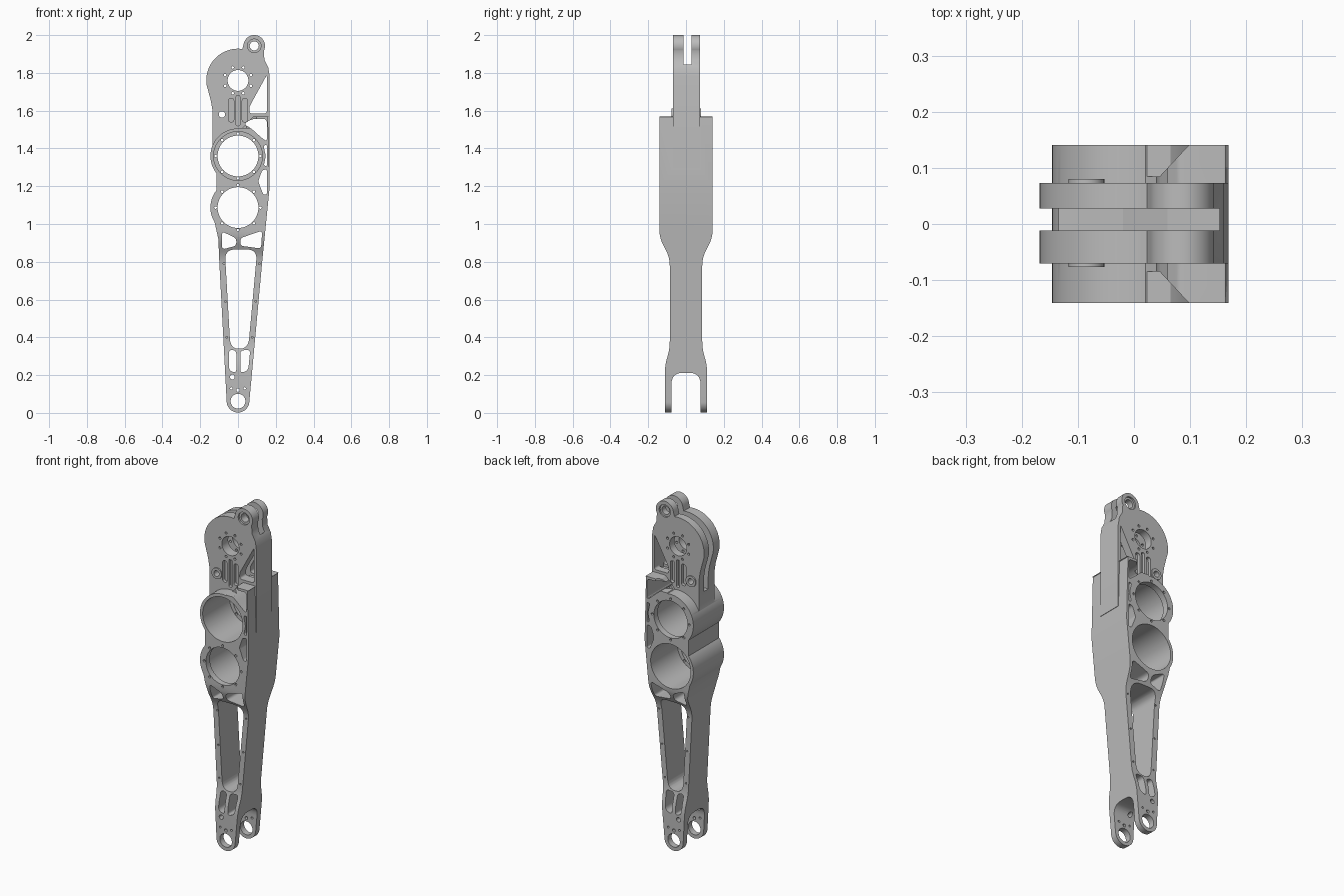
import bpy, bmesh
from math import sin, cos, radians, pi
from mathutils import Vector

cube = bpy.data.objects.get("Cube")
if cube:
    bpy.data.objects.remove(cube, do_unlink=True)

metal = bpy.data.materials.new("machined_grey")
metal.use_nodes = True
GREY = (0.5, 0.5, 0.5, 1)
metal.diffuse_color = GREY
metal.node_tree.nodes["Principled BSDF"].inputs["Base Color"].default_value = GREY


def arc(cx, cz, r, a0, a1, n=24):
    return [(cx + r * cos(radians(a0 + (a1 - a0) * i / n)),
             cz + r * sin(radians(a0 + (a1 - a0) * i / n))) for i in range(n + 1)]


def rounded(points, r, n=6):
    """Polygon with its corners eased by short curves."""
    out = []
    for i, p in enumerate(points):
        p, a, b = Vector(p), Vector(points[i - 1]), Vector(points[(i + 1) % len(points)])
        s = p + (a - p).normalized() * min(r, (a - p).length * 0.45)
        e = p + (b - p).normalized() * min(r, (b - p).length * 0.45)
        for k in range(n + 1):
            t = k / n
            out.append(tuple(s * (1 - t) ** 2 + p * 2 * t * (1 - t) + e * t * t))
    return out


def prism(name, points, lo, hi, axis="y"):
    """Extrude an outline along an axis; the outline is in the other two."""
    place = {"x": lambda a, b, d: (d, a, b),
             "y": lambda a, b, d: (a, d, b),
             "z": lambda a, b, d: (a, b, d)}[axis]
    bm = bmesh.new()
    low = [bm.verts.new(place(a, b, lo)) for a, b in points]
    high = [bm.verts.new(place(a, b, hi)) for a, b in points]
    bm.faces.new(low)
    bm.faces.new(high[::-1])
    for i in range(len(points)):
        bm.faces.new((low[i - 1], high[i - 1], high[i], low[i]))
    bmesh.ops.recalc_face_normals(bm, faces=bm.faces)
    mesh = bpy.data.meshes.new(name)
    bm.to_mesh(mesh)
    bm.free()
    mesh.materials.append(metal)
    ob = bpy.data.objects.new(name, mesh)
    bpy.context.collection.objects.link(ob)
    return ob


def combine(target, tool, operation="DIFFERENCE"):
    mod = target.modifiers.new("combine", "BOOLEAN")
    mod.operation, mod.object, mod.solver = operation, tool, "EXACT"
    bpy.context.view_layer.objects.active = target
    bpy.ops.object.modifier_apply(modifier=mod.name)
    bpy.data.objects.remove(tool, do_unlink=True)


def cut(points, lo=-0.3, hi=0.3, axis="y"):
    combine(body, prism("cutter", points, lo, hi, axis))


def drill(x, z, r, lo=-0.3, hi=0.3, n=48):
    cut(arc(x, z, r, 0, 360 - 360 / n, n - 1), lo, hi)


KNEE, HIP, UPPER, LOWER = 1.087, 1.36, 1.76, 0.062
LUG = (0.086, 1.943)
PIN = (-0.085, 1.58)

# Deep lower body: front outline trimmed by the side outline
front = (arc(0, LOWER, 0.06, 184, 356) + [(0.128, 0.8), (0.168, 1.2)]
         + rounded([(0.168, 1.57), (0.08, 1.57), (0.03, 1.51)], 0.01)[:14]
         + [(0.03, 1.515)] + arc(0, HIP, 0.146, 82, 218, 36)
         + arc(0, KNEE, 0.146, 142, 212) + [(-0.104, 0.92), (-0.099, 0.8)])
body = prism("leg_link", front, -0.2, 0.2)
half = [(0.112, -0.1), (0.112, 0.25), (0.086, 0.34), (0.086, 0.82), (0.141, 0.93), (0.141, 1.7)]
side = half + [(-y, z) for y, z in reversed(half)]
combine(body, prism("side_trim", rounded(side, 0.04), -0.4, 0.4, "x"), "INTERSECT")

# Upper clevis plates with the top lug
plate = ([(0, 1.3), (0.168, 1.3), (0.168, 1.78), (0.16, 1.83), (0.14, 1.868)]
         + arc(*LUG, 0.057, -28, 172) + arc(0, UPPER, 0.168, 82, 188, 36)
         + [(-0.143, 1.65), (-0.135, 1.6), (-0.134, 1.4)])
combine(body, prism("upper_plates", plate, -0.07, 0.073), "UNION")
combine(body, prism("pin_boss", arc(*PIN, 0.032, 0, 350, 35), -0.077, 0.08), "UNION")

# Slot between the upper plates, and the lower fork
cut([(-0.3, 1.515), (-0.02, 1.515), (0.06, 1.57), (0.152, 1.57), (0.152, 2.2), (-0.3, 2.2)],
    -0.012, 0.028)
cut(rounded([(-0.077, -0.2), (0.077, -0.2), (0.077, 0.212), (-0.077, 0.212)], 0.06),
    -0.3, 0.3, "x")

# Slanted ends of the shoulders
for s in (-1, 1):
    cut([(-0.1, s * 0.2), (-0.1, s * 0.085), (0.046, s * 0.085), (0.1, s * 0.143), (0.1, s * 0.2)],
        1.508, 1.8, "z")

# Bearing bores: hip opens to the front, knee to the back
for z, s in ((HIP, -1), (KNEE, 1)):
    drill(0, z, 0.108, n=64)
    drill(0, z, 0.129, *sorted((s * 0.3, -s * 0.105)), n=64)
    for i in range(8):
        a = i * pi / 4
        drill(0.119 * cos(a), z + 0.119 * sin(a), 0.007, *sorted((-s * 0.09, -s * 0.3)), n=12)

# Through windows
windows = [
    ([(-0.04, 0.34), (0.054, 0.34), (0.102, 0.865), (-0.07, 0.865)], 0.055),
    ([(-0.048, 0.225), (-0.009, 0.21), (-0.009, 0.33), (-0.048, 0.335)], 0.02),
    ([(0.012, 0.21), (0.054, 0.225), (0.065, 0.335), (0.012, 0.33)], 0.02),
    ([(-0.085, 0.96), (-0.009, 0.925), (-0.009, 0.885), (-0.084, 0.865)], 0.018),
    ([(0.012, 0.925), (0.128, 0.965), (0.122, 0.87), (0.012, 0.885)], 0.018),
    ([(0.03, 1.53), (0.075, 1.556), (0.153, 1.556), (0.153, 1.435), (0.115, 1.465), (0.075, 1.502)], 0.02),
    ([(0.153, 1.42), (0.135, 1.415), (0.147, 1.36), (0.137, 1.31), (0.153, 1.305)], 0.008),
    ([(0.153, 1.29), (0.128, 1.285), (0.107, 1.225), (0.134, 1.155), (0.153, 1.155)], 0.012),
    ([(0.153, 1.79), (0.153, 1.585), (0.06, 1.585), (0.06, 1.62)], 0.015),
]
for points, r in windows:
    cut(rounded(points, r))

# Upper bore with its bolt circle
drill(0, UPPER, 0.055)
for i in range(8):
    a = (i + 0.5) * pi / 4
    drill(0.074 * cos(a), UPPER + 0.074 * sin(a), 0.007, n=12)

# Pin and lug holes, lower pivot
drill(*PIN, 0.017, n=24)
drill(*LUG, 0.024, n=32)
drill(*LUG, 0.036, -0.3, -0.06, 32)
drill(*LUG, 0.036, 0.063, 0.3, 32)
drill(0, LOWER, 0.039)

# Recessed channels under the upper bore
for lo, hi in ((-0.3, -0.05), (0.055, 0.3)):
    cut(rounded([(-0.01, 1.52), (0.01, 1.52), (0.01, 1.68), (-0.01, 1.68)], 0.008), lo, hi)
    for s in (-1, 1):
        cut(rounded([(s * 0.022, 1.54), (s * 0.05, 1.54), (s * 0.05, 1.665), (s * 0.022, 1.665)], 0.015),
            lo, hi)

# Small fastener holes around the fork and window rim
for x, z, r in ((0, 0.12, 0.009), (-0.03, 0.19, 0.013), (0.036, 0.13, 0.006), (-0.036, 0.13, 0.006)):
    drill(x, z, r, n=16)
for z in (0.4, 0.59, 0.79):
    for x in (-0.058 - 0.036 * (z - 0.34), 0.07 + 0.096 * (z - 0.34)):
        for lo, hi in ((-0.3, -0.06), (0.06, 0.3)):
            drill(x, z, 0.005, lo, hi, 10)

# Smooth the curved walls, keep machined edges crisp
bpy.ops.object.select_all(action="DESELECT")
body.select_set(True)
bpy.context.view_layer.objects.active = body
bpy.ops.object.shade_smooth_by_angle(angle=radians(30))
